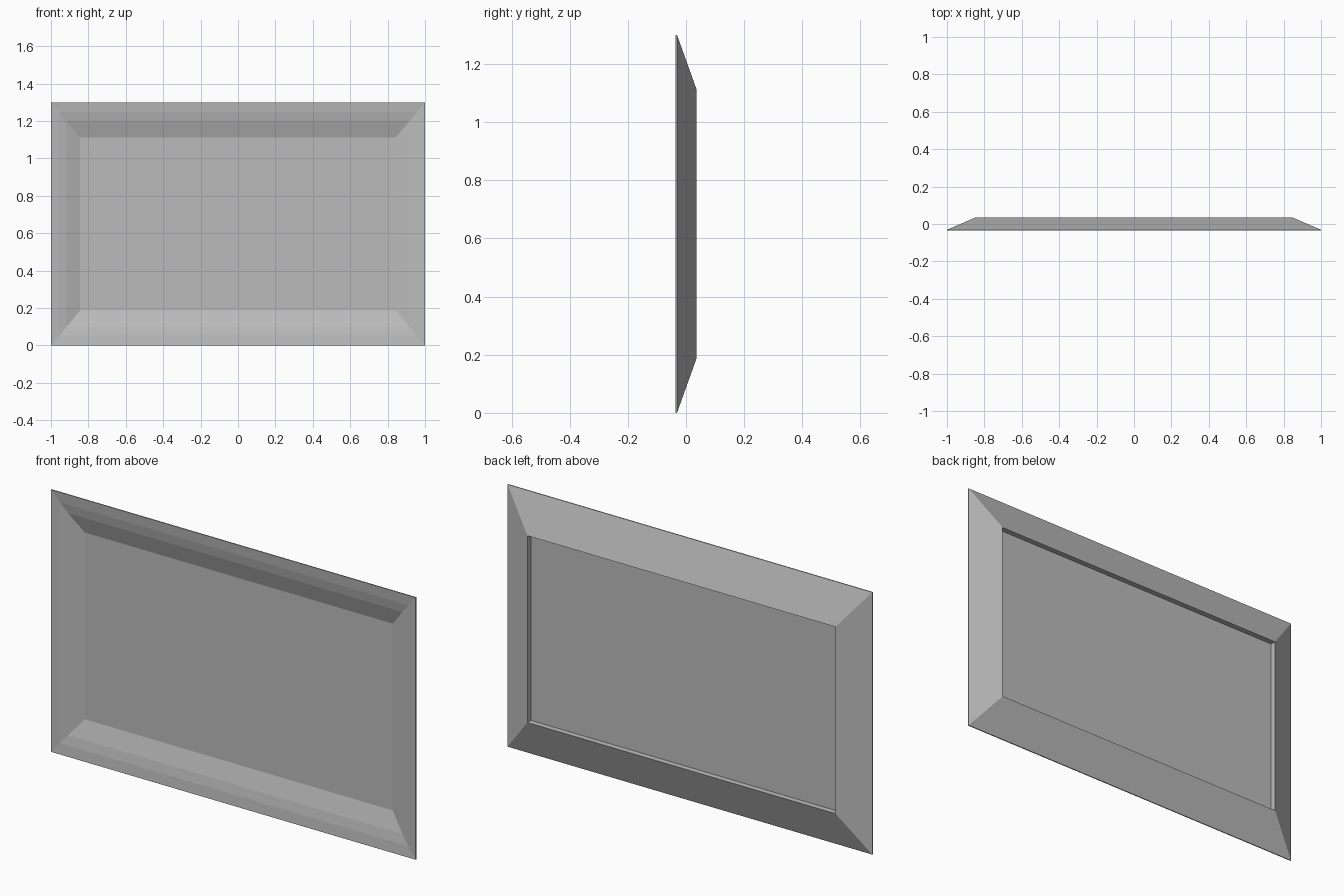
import bpy
import bmesh

cube = bpy.data.objects.get("Cube")
if cube:
    bpy.data.objects.remove(cube, do_unlink=True)

HALF_W, HEIGHT = 1.0, 1.3
INSET_X, INSET_Z = 0.155, 0.187
PANEL_Y = 0.006

grey = bpy.data.materials.new("plain grey")
grey.use_nodes = True
colour = (0.5, 0.5, 0.5, 1)
grey.diffuse_color = colour
grey.node_tree.nodes["Principled BSDF"].inputs["Base Color"].default_value = colour


def loop_points(t, y):
    """Rectangle at inset fraction t (0 outer edge, 1 opening) and depth y."""
    x = HALF_W - INSET_X * t
    z = INSET_Z * t
    return [(-x, y, z), (x, y, z), (x, y, HEIGHT - z), (-x, y, HEIGHT - z)]


def finish(name, bm):
    bmesh.ops.recalc_face_normals(bm, faces=bm.faces[:])
    mesh = bpy.data.meshes.new(name)
    bm.to_mesh(mesh)
    bm.free()
    mesh.materials.append(grey)
    obj = bpy.data.objects.new(name, mesh)
    bpy.context.collection.objects.link(obj)
    return obj


# Mitred frame: a closed moulding section swept round the rectangle
section = [(0, -0.036), (0, -0.031), (1, 0.036), (1, PANEL_Y),
           (0.53, -0.022), (0.28, -0.031)]
bm = bmesh.new()
rings = [[bm.verts.new(p) for p in loop_points(t, y)] for t, y in section]
for a, b in zip(rings, rings[1:] + rings[:1]):
    for i in range(4):
        j = (i + 1) % 4
        bm.faces.new((a[i], a[j], b[j], b[i]))
finish("frame", bm)

# Thin panel closing the opening, recessed from the back
bm = bmesh.new()
front = [bm.verts.new(p) for p in loop_points(1, PANEL_Y)]
back = [bm.verts.new(p) for p in loop_points(1, PANEL_Y + 0.002)]
bm.faces.new(front)
bm.faces.new(back)
for i in range(4):
    j = (i + 1) % 4
    bm.faces.new((front[i], front[j], back[j], back[i]))
finish("panel", bm)
